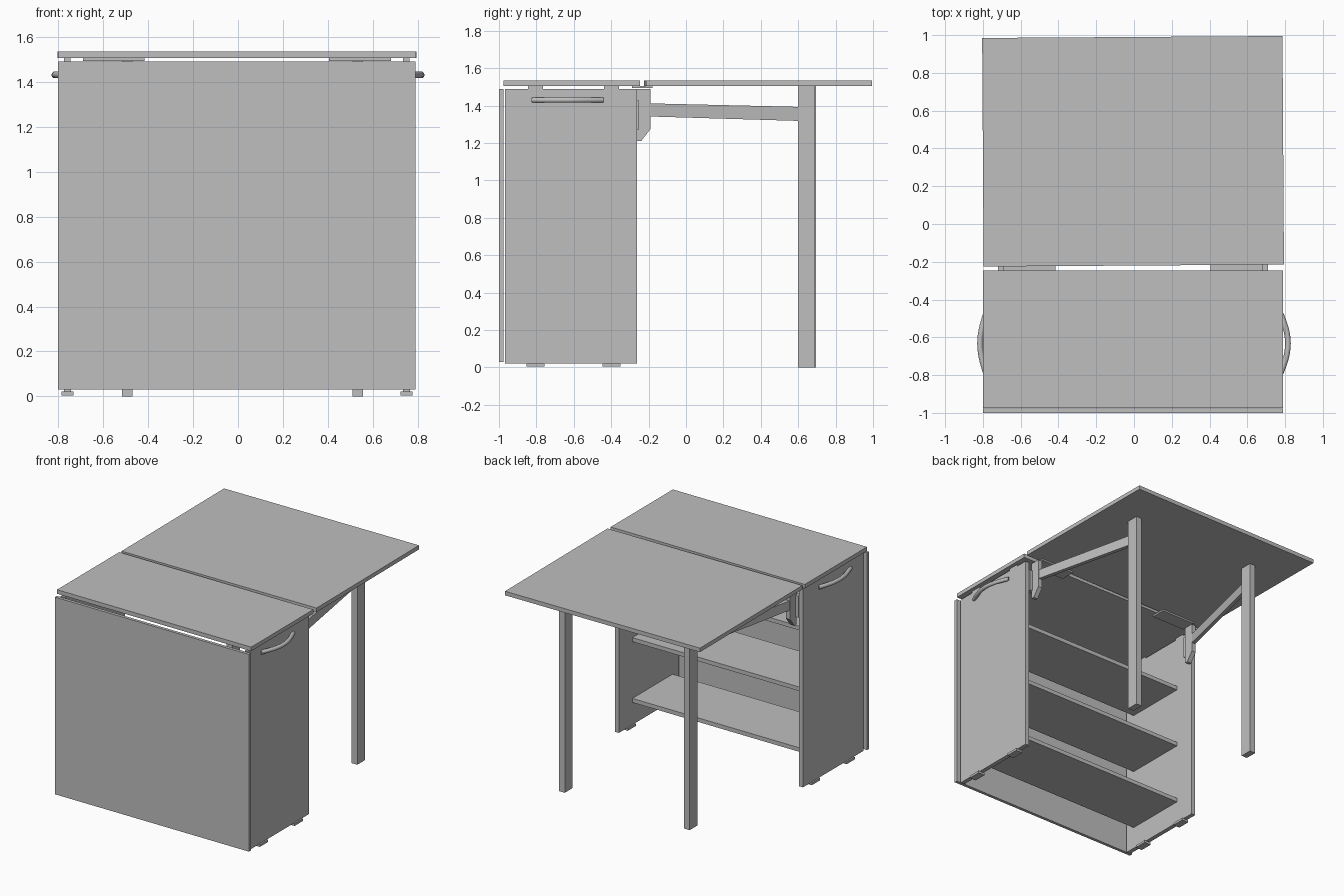
import bpy, bmesh, math
from mathutils import Vector

if "Cube" in bpy.data.objects:
    bpy.data.objects.remove(bpy.data.objects["Cube"], do_unlink=True)

GREY = (0.52, 0.52, 0.52, 1)
mat = bpy.data.materials.new("plain grey")
mat.use_nodes = True
mat.diffuse_color = GREY
mat.node_tree.nodes["Principled BSDF"].inputs["Base Color"].default_value = GREY


def link(name, data):
    obj = bpy.data.objects.new(name, data)
    bpy.context.collection.objects.link(obj)
    data.materials.append(mat)
    return obj


def finish(name, bm):
    bmesh.ops.recalc_face_normals(bm, faces=bm.faces)
    mesh = bpy.data.meshes.new(name)
    bm.to_mesh(mesh)
    bm.free()
    return link(name, mesh)


def box(name, xs, ys, zs, turn=0):
    """Box between the given limits, turned about its own centre."""
    bm = bmesh.new()
    size = [b - a for a, b in (xs, ys, zs)]
    bmesh.ops.create_cube(bm, size=1)
    bmesh.ops.scale(bm, vec=size, verts=bm.verts)
    obj = finish(name, bm)
    obj.location = [(a + b) / 2 for a, b in (xs, ys, zs)]
    obj.rotation_euler.z = turn
    return obj


def plate(name, profile, x0, x1):
    """Side profile in y, z extruded from x0 to x1."""
    bm = bmesh.new()
    face = bm.faces.new([bm.verts.new((x0, y, z)) for y, z in profile])
    ext = bmesh.ops.extrude_face_region(bm, geom=[face])
    verts = [g for g in ext["geom"] if isinstance(g, bmesh.types.BMVert)]
    bmesh.ops.translate(bm, vec=(x1 - x0, 0, 0), verts=verts)
    return finish(name, bm)


# Boards
box("front_flap", (-0.8, 0.79), (-1, -0.977), (0.03, 1.49))
box("fixed_top", (-0.8, 0.79), (-0.975, -0.247), (1.505, 1.535))
box("raised_leaf", (-0.8, 0.79), (-0.22, 0.99), (1.505, 1.535), turn=0.0065)

# Shelves
for name, z in (("lower", 0.185), ("middle", 0.635), ("upper", 1.085)):
    box(name + "_shelf", (-0.745, 0.735), (-0.89, -0.42), (z, z + 0.03))

MID = -0.005
for side, s in (("left", 1), ("right", -1)):
    def span(a, b):
        return sorted((MID + s * a, MID + s * b))

    # Side panel with small pads and feet
    box(side + "_panel", span(0.738, 0.77), (-0.967, -0.262), (0.02, 1.49))
    for where, y in (("front", -0.805), ("back", -0.398)):
        box(f"{side}_{where}_foot", span(0.727, 0.781), (y - 0.048, y + 0.048), (0.005, 0.022))
        box(f"{side}_{where}_pad", span(0.74, 0.768), (y - 0.04, y + 0.04), (1.49, 1.505))

    # Hinge under the joint of the boards
    box(side + "_hinge", span(0.41, 0.685), (-0.29, -0.18), (1.493, 1.505))

    # Bracket for the swinging arm
    plate(side + "_bracket", [(-0.262, 1.21), (-0.24, 1.21), (-0.19, 1.275),
                              (-0.19, 1.49), (-0.262, 1.49)], *span(0.68, 0.715))
    box(side + "_bracket_mount", span(0.69, 0.738), (-0.29, -0.255), (1.27, 1.43))

    # Leg
    y = 0.6 if s > 0 else 0.606
    box(side + "_leg", span(0.515, 0.562) if s > 0 else span(0.465, 0.512),
        (y, y + 0.09), (0, 1.505))

    # Arm, sheared inward towards the leg
    arm = plate(side + "_arm", [(-0.2, 1.342), (0.61, 1.318), (0.61, 1.393), (-0.2, 1.412)],
                *span(0.683, 0.712))
    drift = 0.16 if s > 0 else 0.21
    for v in arm.data.vertices:
        v.co.x -= s * drift * (v.co.y + 0.2) / 0.81

    # Bowed handle
    curve = bpy.data.curves.new(side + "_handle", "CURVE")
    curve.dimensions = "3D"
    curve.bevel_depth = 0.015
    curve.bevel_resolution = 3
    curve.use_fill_caps = True
    spline = curve.splines.new("POLY")
    count = 17
    spline.points.add(count - 1)
    face_x = MID + s * 0.768
    for i, p in enumerate(spline.points):
        t = i / (count - 1)
        bow = (s * 0.815 - face_x) * math.sin(math.pi * t)
        p.co = (face_x + bow, -0.82 + 0.375 * t, 1.43, 1)
    spline.use_smooth = True
    link(side + "_handle", curve)
